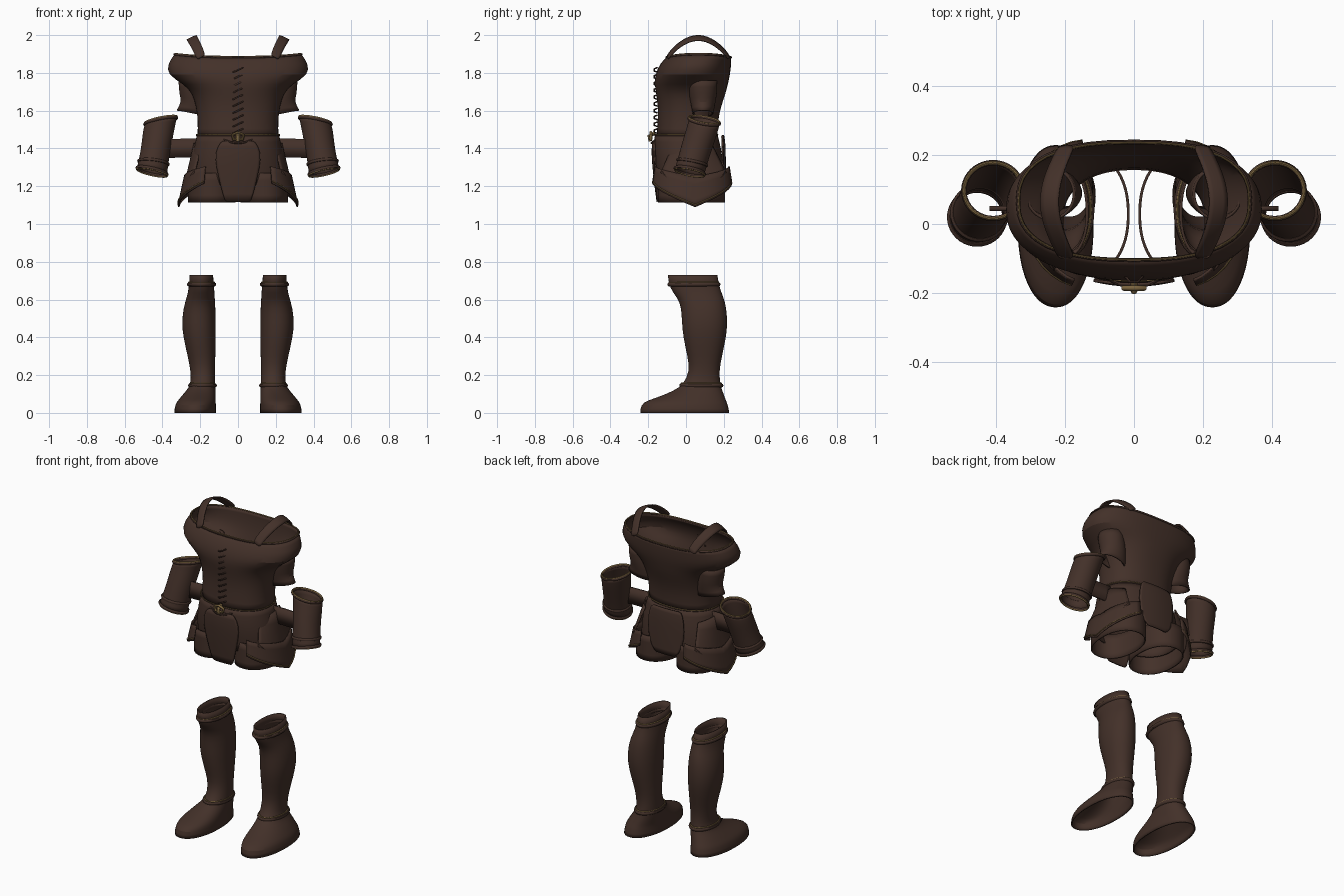
import bpy
from math import sin, cos, pi, radians

cube = bpy.data.objects.get("Cube")
if cube:
    bpy.data.objects.remove(cube, do_unlink=True)


def material(name, rgb):
    m = bpy.data.materials.new(name)
    m.use_nodes = True
    m.diffuse_color = (*rgb, 1)
    bsdf = m.node_tree.nodes["Principled BSDF"]
    bsdf.inputs["Base Color"].default_value = (*rgb, 1)
    bsdf.inputs["Roughness"].default_value = 0.8
    return m


leather = material("dark leather", (0.056, 0.030, 0.022))
brass = material("aged brass", (0.20, 0.13, 0.05))


def finish(ob, mat, mirror):
    ob.data.materials.clear()
    ob.data.materials.append(mat)
    if mirror:
        ob.modifiers.new("Mirror", "MIRROR").use_mirror_merge = False
    bpy.ops.object.select_all(action="DESELECT")
    ob.select_set(True)
    bpy.context.view_layer.objects.active = ob
    bpy.ops.object.shade_smooth_by_angle(angle=radians(45))


def sheet(name, rows, closed=False, mirror=False, thick=0.008, offset=-1, smooth=True):
    """Skin a grid of points, listed from the bottom row up."""
    n = len(rows[0])
    faces = [(r * n + i, r * n + (i + 1) % n, (r + 1) * n + (i + 1) % n, (r + 1) * n + i)
             for r in range(len(rows) - 1) for i in range(n if closed else n - 1)]
    me = bpy.data.meshes.new(name)
    me.from_pydata([p for row in rows for p in row], [], faces)
    ob = bpy.data.objects.new(name, me)
    bpy.context.collection.objects.link(ob)
    if smooth:
        sub = ob.modifiers.new("Subdivision", "SUBSURF")
        sub.levels = sub.render_levels = 1
    sol = ob.modifiers.new("Solidify", "SOLIDIFY")
    sol.thickness, sol.offset = thick, offset
    finish(ob, leather, mirror)


def tube(name, pts, radius, mat=leather, closed=True, mirror=False):
    """Round cord along a path."""
    cu = bpy.data.curves.new(name, "CURVE")
    cu.dimensions = "3D"
    cu.bevel_depth, cu.bevel_resolution, cu.use_fill_caps = radius, 2, True
    sp = cu.splines.new("POLY")
    sp.points.add(len(pts) - 1)
    for q, p in zip(sp.points, pts):
        q.co = (*p, 1)
    sp.use_cyclic_u = closed
    tmp = bpy.data.objects.new(name + "_path", cu)
    bpy.context.collection.objects.link(tmp)
    bpy.context.view_layer.update()
    me = bpy.data.meshes.new_from_object(tmp.evaluated_get(bpy.context.evaluated_depsgraph_get()))
    bpy.data.objects.remove(tmp)
    ob = bpy.data.objects.new(name, me)
    bpy.context.collection.objects.link(ob)
    finish(ob, mat, mirror)


def ring(z, x0, x1, y0, y1, sx=0, sy=0, p=2.0, dip=0, n=40):
    """Superellipse filling a box, with optional slopes and a dip front and back."""
    pts = []
    for i in range(n):
        a = 2 * pi * i / n
        c, s = cos(a), sin(a)
        u = abs(c) ** (2 / p) * (1 if c > 0 else -1) * (x1 - x0) / 2
        v = abs(s) ** (2 / p) * (1 if s > 0 else -1) * (y1 - y0) / 2
        pts.append(((x0 + x1) / 2 + u, (y0 + y1) / 2 + v, z + sx * u + sy * v + dip * cos(2 * a)))
    return pts


# Bodice
body = [(1.46, .215, -.155, .165), (1.55, .212, -.15, .17), (1.62, .222, -.148, .185),
        (1.69, .24, -.158, .21), (1.74, .285, -.167, .222), (1.79, .378, -.164, .234),
        (1.85, .372, -.138, .24)]
rows = [ring(z, -w, w, f, b, p=2.3) for z, w, f, b in body]
neck = ring(1.89, -.338, .338, -.105, .24, p=2.5, dip=.008)
sheet("bodice", rows + [neck], closed=True)
tube("neckline_piping", neck, .005)
tube("neckline_stitching", [(x * .99, y * .985, z + .005) for x, y, z in neck], .003, brass)

# Armhole flaps under the shoulder caps
sheet("armhole_flap", [ring(1.585, .15, .325, .035, .145, sx=.2),
                       ring(1.64, .15, .298, .025, .155, sx=.1),
                       ring(1.69, .16, .312, .015, .165), ring(1.76, .17, .315, .01, .165)],
      closed=True, mirror=True)

# Shoulder straps
rows = []
for i in range(15):
    t = i / 14
    h = sin(pi * t)
    x, y, z = .195 + .05 * h, -.098 + .325 * t, 1.88 + .105 * h ** .8
    w = .022 + .004 * h
    rows.append([(x - w, y, z + .012), (x, y, z + .004), (x + w, y, z - .012)])
sheet("shoulder_strap", rows, mirror=True, offset=0)

# Front lacing
for k in range(10):
    z = 1.49 + .036 * k
    tube("lace", [(-.026, -.152, z - .010), (-.012, -.168, z - .004),
                  (.012, -.168, z + .008), (.026, -.152, z + .014)], .004, closed=False)

# Shorts: hip shell and open legs
hips = [(1.21, .25, -.152, .203), (1.30, .255, -.168, .20), (1.40, .235, -.176, .187),
        (1.47, .218, -.165, .168)]
sheet("hip_shell", [ring(z, -w, w, f, b, p=2.3) for z, w, f, b in hips], closed=True)
sheet("shorts_leg", [ring(z, .012, .266, -.15, .208, p=2.2) for z in (1.115, 1.19, 1.27)],
      closed=True, mirror=True)
waist = ring(1.468, -.219, .219, -.165, .168, p=2.3)
tube("waist_seam", waist, .003)
tube("waist_stitching", [(x * 1.01, y * 1.01, z + .005) for x, y, z in waist], .0025, brass)


# Front and back panels
def panel(name, rows, bend):
    sheet(name, [[(w * k / 4, y + bend * (w * k / 4) ** 2, z) for k in range(-4, 5)]
                 for z, w, y in rows], offset=0)


panel("front_panel", [(1.118, .07, -.152), (1.2, .09, -.163), (1.3, .115, -.174),
                      (1.38, .122, -.18), (1.44, .09, -.175)], 1.0)
panel("back_panel", [(1.19, .07, .207), (1.25, .115, .208), (1.36, .125, .207),
                     (1.43, .115, .205), (1.47, .10, .198)], -.9)
tube("front_cord", [(.015 * k, -.183 + .001 * k * k, 1.428 + .0008 * k * k) for k in range(-5, 6)],
     .005, closed=False)


# Hip guards: an upper leaf and a lower pointed band
def guard(name, low, top, reach, depth, span):
    rows = []
    for j in range(5):
        t = j / 4
        r = reach[0] + (reach[1] - reach[0]) * t
        d = depth[0] + (depth[1] - depth[0]) * t
        row = []
        for i in range(17):
            k = i / 8 - 1
            a = radians(5 + span * k)
            z0 = low[0] + (low[1] - low[0]) * abs(k)
            z1 = top[0] + (top[1] - top[0]) * abs(k)
            row.append((.14 + r * cos(a), .03 + d * sin(a), z0 + (z1 - z0) * t))
        rows.append(row)
    sheet(name, rows, mirror=True, smooth=False, offset=0)
    return rows


guard("upper_hip_guard", (1.16, 1.27), (1.43, 1.41), (.15, .09), (.205, .125), 58)
band = guard("lower_hip_guard", (1.09, 1.215), (1.25, 1.305), (.175, .142), (.212, .198), 82)
tube("hip_guard_stitching", [(x + .004, y, z + .012) for x, y, z in band[0]], .003, brass,
     closed=False, mirror=True)

# Side straps reaching out from the hips to the bracers
sheet("side_strap", [[(x, .045, z + .02 * (.37 - x)) for x in (.18, .25, .31, .37, .42)]
                     for z in (1.35, 1.45)], mirror=True, thick=.014, offset=0, smooth=False)

# Belt buckle
tube("buckle_frame", [(x, -.186, z) for x, z in
                      ((-.024, 1.448), (.024, 1.448), (.03, 1.472), (0, 1.484), (-.03, 1.472))],
     .008, brass)
tube("buckle_pin", [(0, -.165, 1.482), (0, -.195, 1.465), (0, -.188, 1.438)], .01, brass,
     closed=False)

# Bracers
cuffs = [(1.28, .375, .535, -.058, .098, .22, -.2), (1.325, .37, .526, -.044, .11, .12, -.2),
         (1.42, .352, .51, -.02, .14, 0, -.2), (1.50, .335, .504, .006, .168, -.12, -.2),
         (1.545, .324, .494, .016, .178, -.2, -.17)]
sheet("bracer", [ring(*c) for c in cuffs], closed=True, mirror=True, thick=.006)
for name, c in (("lower_cuff", cuffs[0]), ("inner_cuff", cuffs[1]), ("upper_cuff", cuffs[4])):
    tube(name + "_piping", ring(*c), .008, mirror=True)
for name, c, dz in (("lower", cuffs[0], -.007), ("upper", cuffs[4], .007)):
    tube(name + "_cuff_stitching", ring(c[0] + dz, *c[1:]), .005, brass, mirror=True)

# Boots, open at top and sole
boot = [(0, .117, .338, -.243, .23), (.045, .117, .333, -.24, .222), (.065, .118, .318, -.205, .212),
        (.09, .118, .298, -.13, .203), (.12, .119, .272, -.06, .192), (.15, .12, .25, -.015, .182),
        (.22, .122, .25, .02, .175), (.30, .12, .266, .008, .19), (.40, .118, .29, -.015, .213),
        (.48, .117, .298, -.022, .22), (.56, .12, .288, -.025, .213), (.61, .123, .272, -.045, .20),
        (.66, .126, .26, -.088, .178), (.73, .132, .256, -.097, .166)]
sheet("boot", [ring(*b, p=2.15) for b in boot], closed=True, mirror=True)
for name, r, z, box in (("ankle", .011, .145, (.122, .254, -.025, .187)),
                        ("knee", .011, .68, (.126, .26, -.088, .172))):
    tube(name + "_band", ring(z, *box), r, mirror=True)
    tube(name + "_stitching", ring(z + .011, *box), .004, brass, mirror=True)
